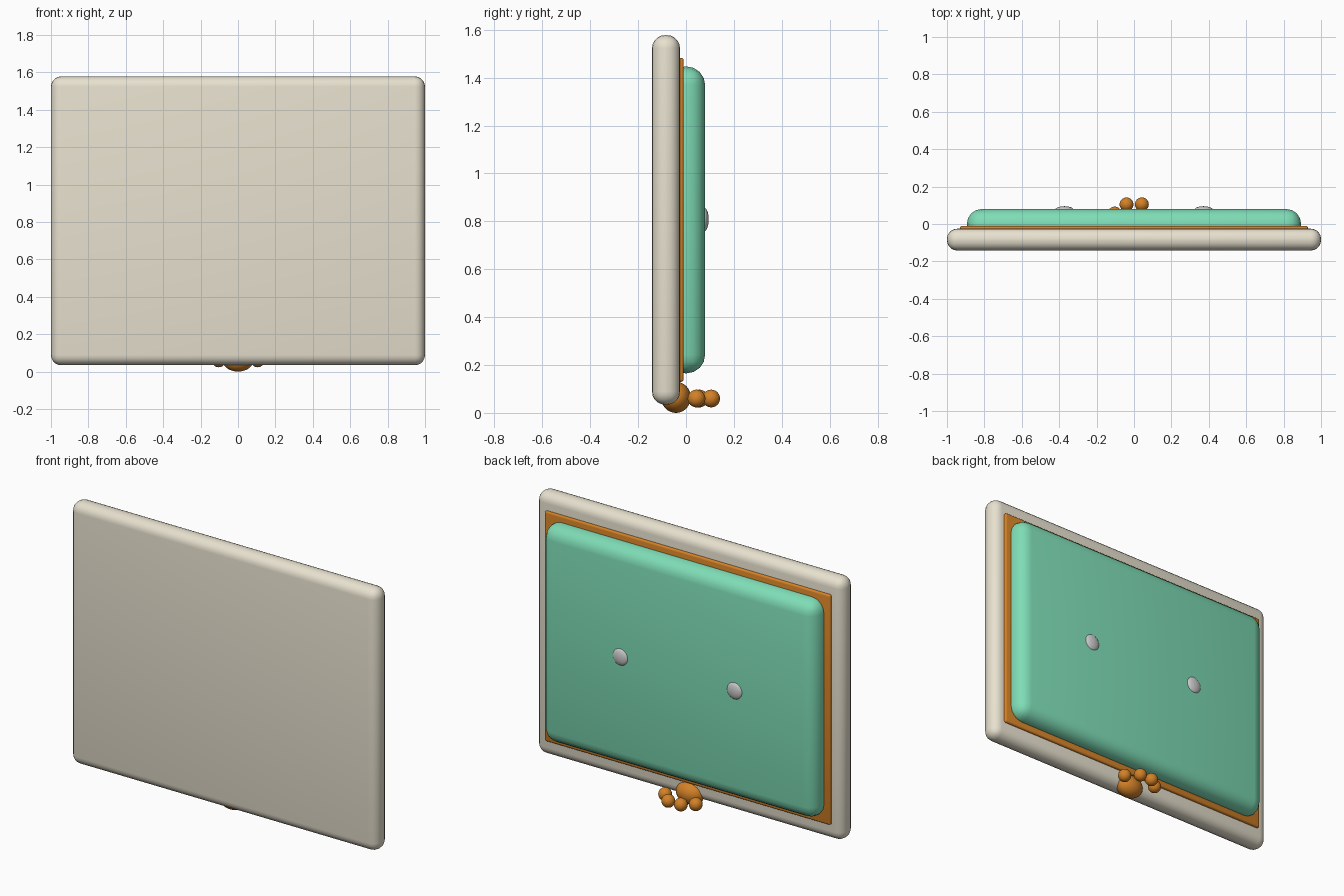
import bpy
import math

if "Cube" in bpy.data.objects:
    bpy.data.objects.remove(bpy.data.objects["Cube"])


def material(name, rgb):
    m = bpy.data.materials.new(name)
    m.diffuse_color = (*rgb, 1)
    m.use_nodes = True
    m.node_tree.nodes["Principled BSDF"].inputs["Base Color"].default_value = m.diffuse_color
    return m


CREAM = material("cream", (0.80, 0.75, 0.62))
ORANGE = material("orange", (0.65, 0.22, 0.02))
TEAL = material("teal", (0.21, 0.72, 0.47))


def rounded_box(name, x, y, z, radius, segments, mat):
    """Box from (min, max) ranges with rounded edges."""
    ranges = (x, y, z)
    bpy.ops.mesh.primitive_cube_add(size=1, location=[(a + b) / 2 for a, b in ranges])
    ob = bpy.context.object
    ob.name = name
    ob.scale = [b - a for a, b in ranges]
    bpy.ops.object.transform_apply(location=False, rotation=False, scale=True)
    ob.data.materials.append(mat)
    bevel = ob.modifiers.new("round_edges", 'BEVEL')
    bevel.width = radius
    bevel.segments = segments
    bpy.ops.object.modifier_apply(modifier=bevel.name)
    bpy.ops.object.shade_smooth_by_angle(angle=math.radians(40))
    return ob


def ball(name, location, radii, mat=None):
    bpy.ops.mesh.primitive_uv_sphere_add(segments=32, ring_count=16, radius=1, location=location)
    ob = bpy.context.object
    ob.name = name
    ob.scale = radii
    bpy.ops.object.transform_apply(location=False, rotation=False, scale=True)
    bpy.ops.object.shade_smooth()
    if mat:
        ob.data.materials.append(mat)
    return ob


# Main slab, thin trim plate and padded back panel
rounded_box("slab", (-1, 1), (-0.142, -0.025), (0.034, 1.578), 0.055, 5, CREAM)
rounded_box("trim_plate", (-0.93, 0.93), (-0.04, -0.01), (0.13, 1.483), 0.01, 3, ORANGE)
rounded_box("back_panel", (-0.893, 0.893), (-0.08, 0.08), (0.165, 1.447), 0.078, 4, TEAL)

# Pair of flattened studs on the panel
for side, sx in (("left", -1), ("right", 1)):
    ball(f"stud_{side}", (sx * 0.372, 0.075, 0.808), (0.05, 0.02, 0.05))

# Paw at the bottom edge: palm and four toes
ball("paw_palm", (0, -0.042, 0.065), (0.085, 0.062, 0.065), ORANGE)
for i, (x, y) in enumerate([(-0.103, 0.056), (-0.04, 0.105), (0.042, 0.105), (0.105, 0.044)]):
    ball(f"paw_toe_{i + 1}", (x, y, 0.06), (0.037,) * 3, ORANGE)
